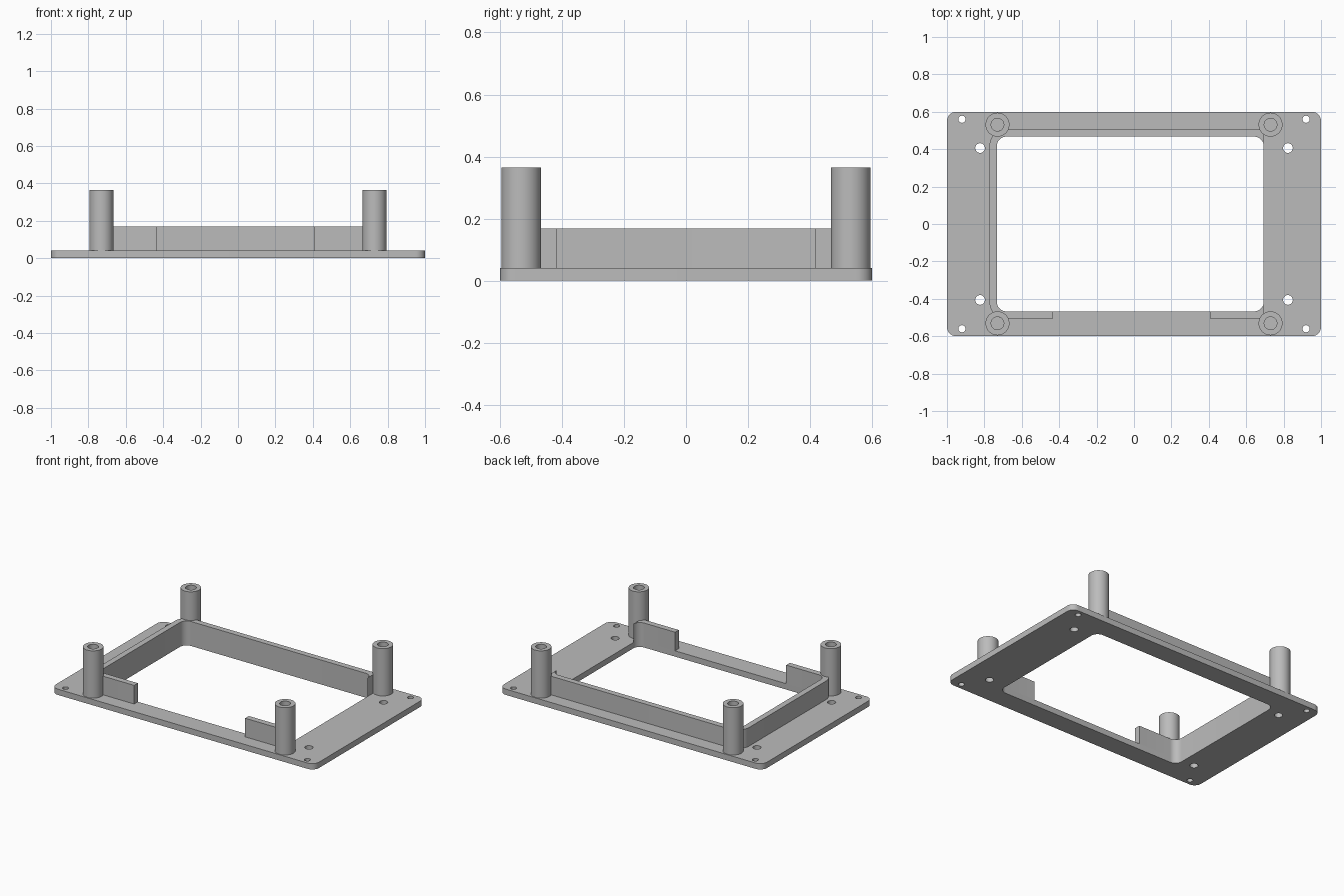
import bpy, bmesh
from math import cos, sin, radians

cube = bpy.data.objects.get("Cube")
if cube:
    bpy.data.objects.remove(cube, do_unlink=True)

grey = bpy.data.materials.new("mid grey")
grey.use_nodes = True
grey.diffuse_color = (0.5, 0.5, 0.5, 1)
grey.node_tree.nodes["Principled BSDF"].inputs["Base Color"].default_value = (0.5, 0.5, 0.5, 1)


def arc(cx, cy, r, start, end, steps=10):
    angles = [radians(start + (end - start) * i / steps) for i in range(steps + 1)]
    return [(cx + r * cos(a), cy + r * sin(a)) for a in angles]


def circle(cx, cy, r, sides=40):
    return arc(cx, cy, r, 0, 360, sides)[:-1]


def rounded_rect(x0, x1, y0, y1, r):
    return (arc(x1 - r, y1 - r, r, 0, 90) + arc(x0 + r, y1 - r, r, 90, 180)
            + arc(x0 + r, y0 + r, r, 180, 270) + arc(x1 - r, y0 + r, r, 270, 360))


def extrude(name, loops, z0, z1):
    """Solid from a flat outline (first loop) with holes (further loops)."""
    curve = bpy.data.curves.new(name, "CURVE")
    curve.dimensions = "2D"
    curve.fill_mode = "BOTH"
    curve.extrude = (z1 - z0) / 2
    for loop in loops:
        spline = curve.splines.new("POLY")
        spline.points.add(len(loop) - 1)
        for point, (x, y) in zip(spline.points, loop):
            point.co = (x, y, 0, 1)
        spline.use_cyclic_u = True
    helper = bpy.data.objects.new(name + " outline", curve)
    bpy.context.collection.objects.link(helper)
    graph = bpy.context.evaluated_depsgraph_get()
    mesh = bpy.data.meshes.new_from_object(helper.evaluated_get(graph))
    bpy.data.objects.remove(helper, do_unlink=True)

    bm = bmesh.new()
    bm.from_mesh(mesh)
    bmesh.ops.remove_doubles(bm, verts=bm.verts, dist=0.0001)
    bmesh.ops.translate(bm, verts=bm.verts, vec=(0, 0, (z0 + z1) / 2))
    bmesh.ops.recalc_face_normals(bm, faces=bm.faces)
    bm.to_mesh(mesh)
    bm.free()
    mesh.materials.clear()
    mesh.materials.append(grey)
    obj = bpy.data.objects.new(name, mesh)
    bpy.context.collection.objects.link(obj)
    bpy.ops.object.select_all(action="DESELECT")
    obj.select_set(True)
    bpy.context.view_layer.objects.active = obj
    bpy.ops.object.shade_smooth_by_angle(angle=radians(30))
    return obj


# Main dimensions
PLATE_TOP, WALL_TOP, POST_TOP = 0.04, 0.168, 0.365
LEFT, RIGHT, DEPTH = -0.733, 0.693, 0.467   # window opening
R, THICK = 0.05, 0.04                       # corner radius, wall thickness
OUTER = DEPTH + THICK
corners = [(sx, sy) for sx in (-1, 1) for sy in (-1, 1)]

# Base plate with window and screw holes
holes = [rounded_rect(LEFT, RIGHT, -DEPTH, DEPTH, R)]
for sx, sy in corners:
    holes.append(circle(sx * 0.92, sy * 0.56, 0.019, 24))
    holes.append(circle(sx * 0.823, sy * 0.406, 0.026, 24))
extrude("base_plate", [rounded_rect(-1, 1, -0.6, 0.6, 0.05)] + holes, 0, PLATE_TOP)

# Wall round the back, one side and the first part of the front
cx, cy = LEFT + R, DEPTH - R
wall = ([(-0.435, -DEPTH)]
        + arc(cx, -cy, R, 270, 180) + arc(cx, cy, R, 180, 90)
        + arc(RIGHT - R, cy, R, 90, 0) + [(RIGHT, OUTER)]
        + arc(cx, cy, R + THICK, 90, 180) + arc(cx, -cy, R + THICK, 180, 270)
        + [(-0.435, -OUTER)])
extrude("wrap_wall", [wall], PLATE_TOP, WALL_TOP)

# Short wall at the other end of the front
stub = ([(0.41, -DEPTH)] + arc(RIGHT - R, -cy, R, 270, 360)
        + [(RIGHT, -OUTER), (0.41, -OUTER)])
extrude("front_wall_stub", [stub], PLATE_TOP, WALL_TOP)

# Hollow corner posts
for sx, sy in corners:
    name = ("front" if sy < 0 else "back") + ("_left" if sx > 0 else "_right") + "_post"
    x, y = sx * 0.73, sy * 0.531
    extrude(name, [circle(x, y, 0.064), circle(x, y, 0.034)], PLATE_TOP, POST_TOP)
